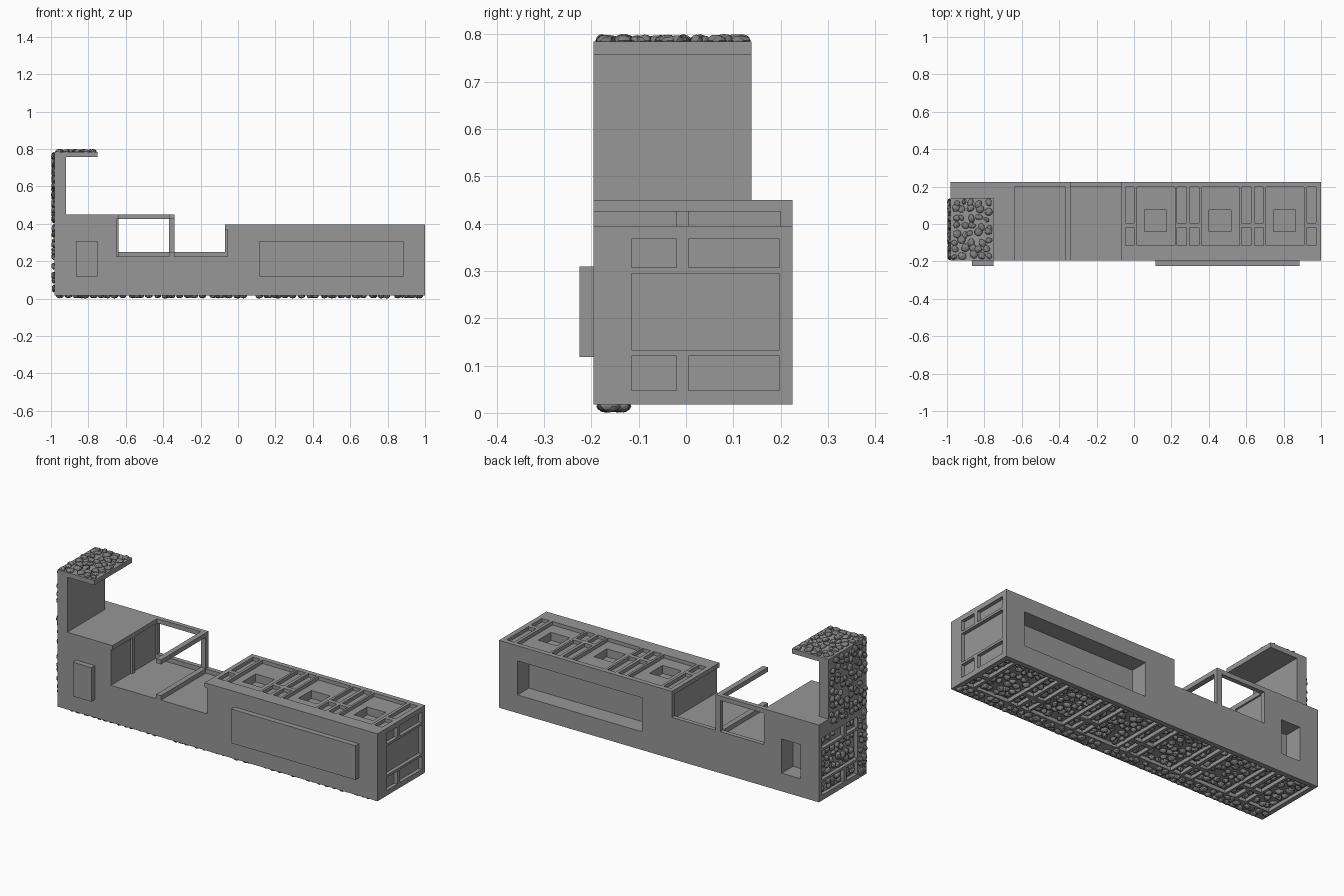
import bpy, bmesh, random
from mathutils import Matrix

if "Cube" in bpy.data.objects:
    bpy.data.objects.remove(bpy.data.objects["Cube"])

random.seed(4)
Y0, Y1 = -0.195, 0.225


def material(name, v):
    m = bpy.data.materials.new(name)
    m.diffuse_color = (v, v, v, 1)
    m.use_nodes = True
    m.node_tree.nodes["Principled BSDF"].inputs["Base Color"].default_value = m.diffuse_color
    return m


wall_mat = material("dark_wall", 0.31)
stone_mat = material("dark_stone", 0.22)


def finish(name, bm, mat=wall_mat):
    bmesh.ops.recalc_face_normals(bm, faces=bm.faces[:])
    me = bpy.data.meshes.new(name)
    bm.to_mesh(me)
    bm.free()
    me.materials.append(mat)
    ob = bpy.data.objects.new(name, me)
    bpy.context.collection.objects.link(ob)
    return ob


def boxes(name, items):
    """items: (x0, x1, y0, y1, z0, z1)"""
    bm = bmesh.new()
    for x0, x1, y0, y1, z0, z1 in items:
        m = Matrix.Translation(((x0 + x1) / 2, (y0 + y1) / 2, (z0 + z1) / 2)) @ \
            Matrix.Diagonal((x1 - x0, y1 - y0, z1 - z0, 1))
        bmesh.ops.create_cube(bm, size=1, matrix=m)
    return finish(name, bm)


def extrude_y(name, pts, y0, y1):
    bm = bmesh.new()
    f = bm.faces.new([bm.verts.new((x, y0, z)) for x, z in pts])
    r = bmesh.ops.extrude_face_region(bm, geom=[f])
    vs = [v for v in r['geom'] if isinstance(v, bmesh.types.BMVert)]
    bmesh.ops.translate(bm, verts=vs, vec=(0, y1 - y0, 0))
    return finish(name, bm)


def cut(ob, items):
    c = boxes("cutter", items)
    c.hide_render = True
    m = ob.modifiers.new("cut", 'BOOLEAN')
    m.operation = 'DIFFERENCE'
    m.solver = 'EXACT'
    m.object = c
    dg = bpy.context.evaluated_depsgraph_get()
    me = bpy.data.meshes.new_from_object(ob.evaluated_get(dg))
    ob.modifiers.clear()
    ob.data = me
    bpy.data.objects.remove(c)


# panel layouts
BAND = (-0.115, 0.197)
PAIR = ((-0.115, -0.02), (0.005, 0.197))
D = 0.02


def plan_panels(ks):
    out, big = [], []
    for k in ks:
        x = 0.015 + 0.345 * k
        big.append((x, x + 0.203) + BAND)
        for dx in (0.215, 0.283):
            out += [(x + dx, x + dx + 0.05) + p for p in PAIR]
    return out, big


end_panels = [p + (0.047, 0.12) for p in PAIR] + [BAND + (0.133, 0.294)] + \
             [p + (0.307, 0.367) for p in PAIR]
top_small, top_big = plan_panels(range(3))
top_small = [p for p in top_small if p[1] < 0.95] + [(0.925, 0.972) + p for p in PAIR] + \
            [(-0.045, 0.0) + p for p in PAIR]
bot_small, bot_big = plan_panels(range(-2, 3))
bot_small = [p for p in bot_small if p[1] < 0.95] + [(0.925, 0.972) + p for p in PAIR] + \
            [(x, x + 0.05) + p for x in (-0.805, -0.737) for p in PAIR]
bot_big.append((-0.955, -0.82) + BAND)

# main building
body = extrude_y("main_building", [
    (-0.98, 0.018), (1, 0.018), (1, 0.395), (-0.07, 0.395), (-0.07, 0.25),
    (-0.64, 0.25), (-0.64, 0.45), (-0.98, 0.45)], Y0, Y1)
cuts = [p + (0.395 - D, 0.45) for p in top_small + top_big]
cuts += [p + (-0.05, 0.018 + D) for p in bot_small + bot_big]
cuts += [(1 - D, 1.1) + p for p in end_panels] + [(-1.1, -0.98 + D) + p for p in end_panels]
cut(body, cuts)
# roof wells, rear bays, sunken courtyard
wells = [(x0 + 0.042, x1 - 0.045, -0.04, 0.075, 0.33, 0.45) for x0, x1, _, _ in top_big]
bays = [(0.115, 0.885, 0.125, 0.3, 0.12, 0.31), (-0.865, -0.75, 0.125, 0.3, 0.12, 0.31)]
yard = [(-0.65, -0.37, -0.3, 0.2, 0.225, 0.425), (-0.34, -0.055, -0.3, 0.2, 0.225, 0.37)]
cut(body, wells + bays + yard)
# rib dividing the recessed courtyard wall
boxes("courtyard_wall_rib", [(-0.65, -0.64, -0.02, 0.005, 0.225, 0.425)])

# protruding front panels
boxes("front_panel_large", [(0.115, 0.885, -0.225, Y0, 0.118, 0.309)])
boxes("front_panel_small", [(-0.865, -0.75, -0.225, Y0, 0.118, 0.309)])

# open frame over the courtyard
boxes("frame_post", [(-0.37, -0.34, 0.2, Y1, 0.25, 0.425)])
boxes("frame_rear_beam", [(-0.64, -0.37, 0.2, Y1, 0.425, 0.45)])
boxes("frame_cross_beam", [(-0.37, -0.34, Y0, Y1, 0.425, 0.45)])

# tower wall with overhanging roof
extrude_y("tower", [(-0.98, 0.45), (-0.92, 0.45), (-0.92, 0.757), (-0.752, 0.757),
                    (-0.752, 0.784), (-0.98, 0.784)], Y0, 0.138)


def scatter(bm, axis, level, half, rect, step=0.043):
    """Cover a rectangle with flattened stones lying across one axis."""
    u0, u1, v0, v1 = rect
    nu, nv = max(1, round((u1 - u0) / step)), max(1, round((v1 - v0) / step))
    du, dv = (u1 - u0) / nu, (v1 - v0) / nv
    for i in range(nu):
        for j in range(nv):
            if random.random() < 0.06:
                continue
            r = min(random.uniform(0.017, 0.025), (u1 - u0) / 2, (v1 - v0) / 2)
            u = u0 + (i + 0.5) * du + random.uniform(-0.013, 0.013)
            v = v0 + (j + 0.5) * dv + random.uniform(-0.013, 0.013)
            u = min(max(u, u0 + r), u1 - r)
            v = min(max(v, v0 + r), v1 - r)
            spin = Matrix.Rotation(random.uniform(0, 6.28), 4, 'Z')
            if axis == 'X':
                place = Matrix(((0, 0, 1, level), (1, 0, 0, u), (0, 1, 0, v), (0, 0, 0, 1)))
            else:
                place = Matrix.Translation((u, v, level))
            m = place @ spin @ Matrix.Diagonal(
                (r, r * random.uniform(0.65, 1), half * random.uniform(0.75, 1), 1))
            vs = bmesh.ops.create_icosphere(bm, subdivisions=2, radius=1)['verts']
            for w in vs:
                w.co = m @ (w.co * random.uniform(0.85, 1.0))


# stones on the tower roof
bm = bmesh.new()
scatter(bm, 'Z', 0.787, 0.014, (-0.98, -0.755, Y0, 0.138))
finish("roof_stones", bm, stone_mat)

# stones on the left end: upper wall, front strip and inside the panels
bm = bmesh.new()
scatter(bm, 'X', -0.986, 0.014, (Y0, 0.138, 0.4, 0.785))
scatter(bm, 'X', -0.986, 0.014, (Y0, -0.115, 0.03, 0.4))
for p in end_panels:
    scatter(bm, 'X', -0.98 + D, 0.02, p)
finish("left_wall_stones", bm, stone_mat)

# stones under the building: front strip and inside the panels
bm = bmesh.new()
scatter(bm, 'Z', 0.014, 0.0145, (-0.975, 0.995, -0.19, -0.115))
for p in bot_small + bot_big:
    scatter(bm, 'Z', 0.018 + D, 0.021, p)
finish("underside_stones", bm, stone_mat)
